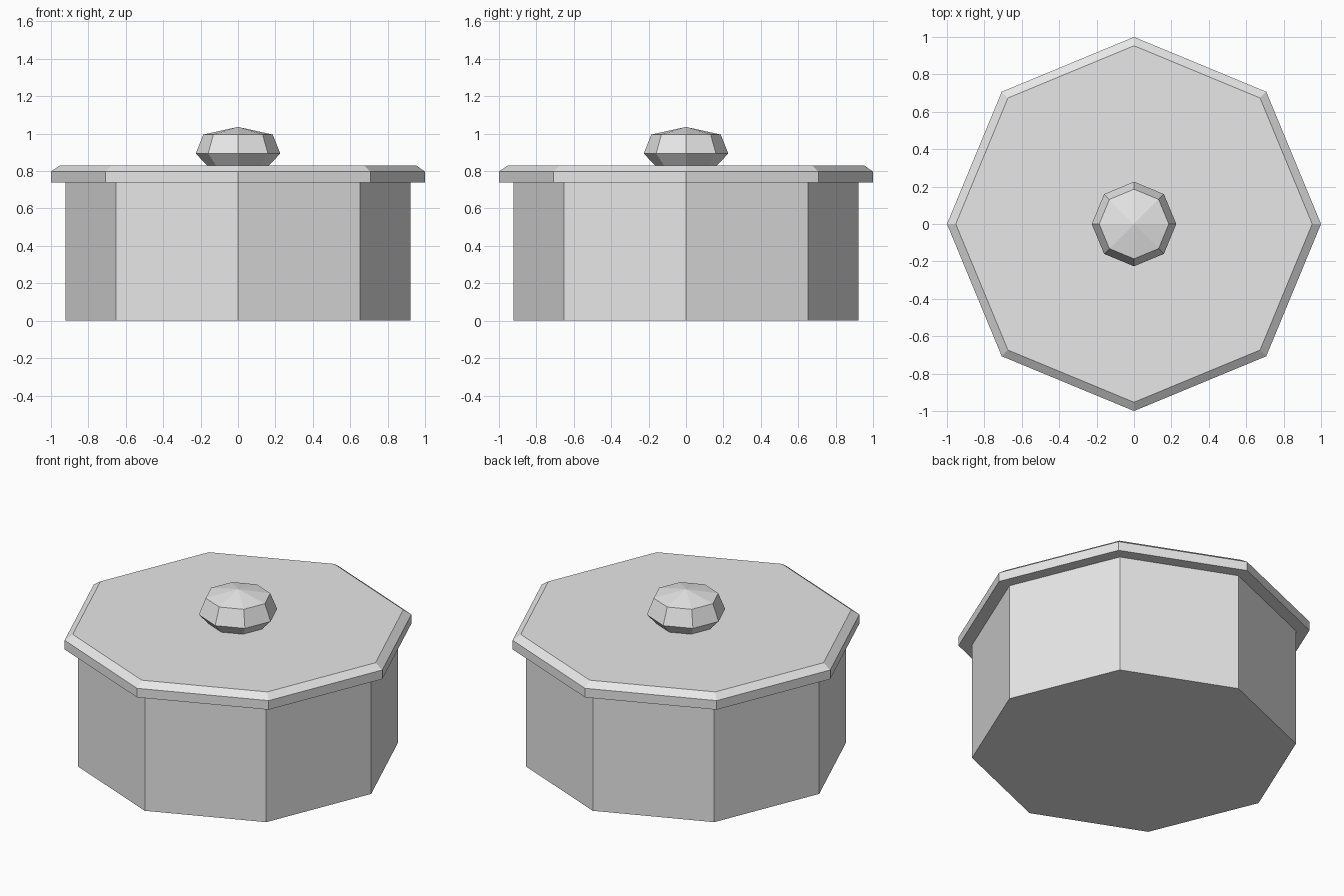
import bpy
import bmesh
import math

cube = bpy.data.objects.get("Cube")
if cube:
    bpy.data.objects.remove(cube, do_unlink=True)

SIDES = 8

# One plain grey for the whole model
grey = bpy.data.materials.new("light grey")
grey.use_nodes = True
grey.diffuse_color = (0.8, 0.8, 0.8, 1)
grey.node_tree.nodes["Principled BSDF"].inputs["Base Color"].default_value = (0.8, 0.8, 0.8, 1)


def octagonal_part(name, profile):
    """Stack octagonal rings from (radius, z) pairs; radius 0 makes a point."""
    bm = bmesh.new()
    rings = []
    for r, z in profile:
        count = SIDES if r > 0 else 1
        rings.append([bm.verts.new((r * math.cos(math.tau * i / SIDES),
                                    r * math.sin(math.tau * i / SIDES), z))
                      for i in range(count)])
    for low, high in zip(rings, rings[1:]):
        for i in range(SIDES):
            j = (i + 1) % SIDES
            if len(high) == 1:
                bm.faces.new((low[i], low[j], high[0]))
            else:
                bm.faces.new((low[i], low[j], high[j], high[i]))
    # Close the flat ends
    bm.faces.new(rings[0][::-1])
    if len(rings[-1]) > 1:
        bm.faces.new(rings[-1])
    mesh = bpy.data.meshes.new(name)
    bm.to_mesh(mesh)
    bm.free()
    mesh.materials.append(grey)
    obj = bpy.data.objects.new(name, mesh)
    bpy.context.collection.objects.link(obj)
    return obj


# Straight-sided pot
octagonal_part("pot_body", [(0.923, 0), (0.923, 0.74)])
# Overhanging lid with a bevelled upper rim
octagonal_part("lid", [(1.0, 0.74), (1.0, 0.797), (0.953, 0.83)])
# Faceted knob with a shallow pointed top
octagonal_part("lid_knob", [(0.166, 0.83), (0.226, 0.894), (0.186, 0.995), (0, 1.036)])
